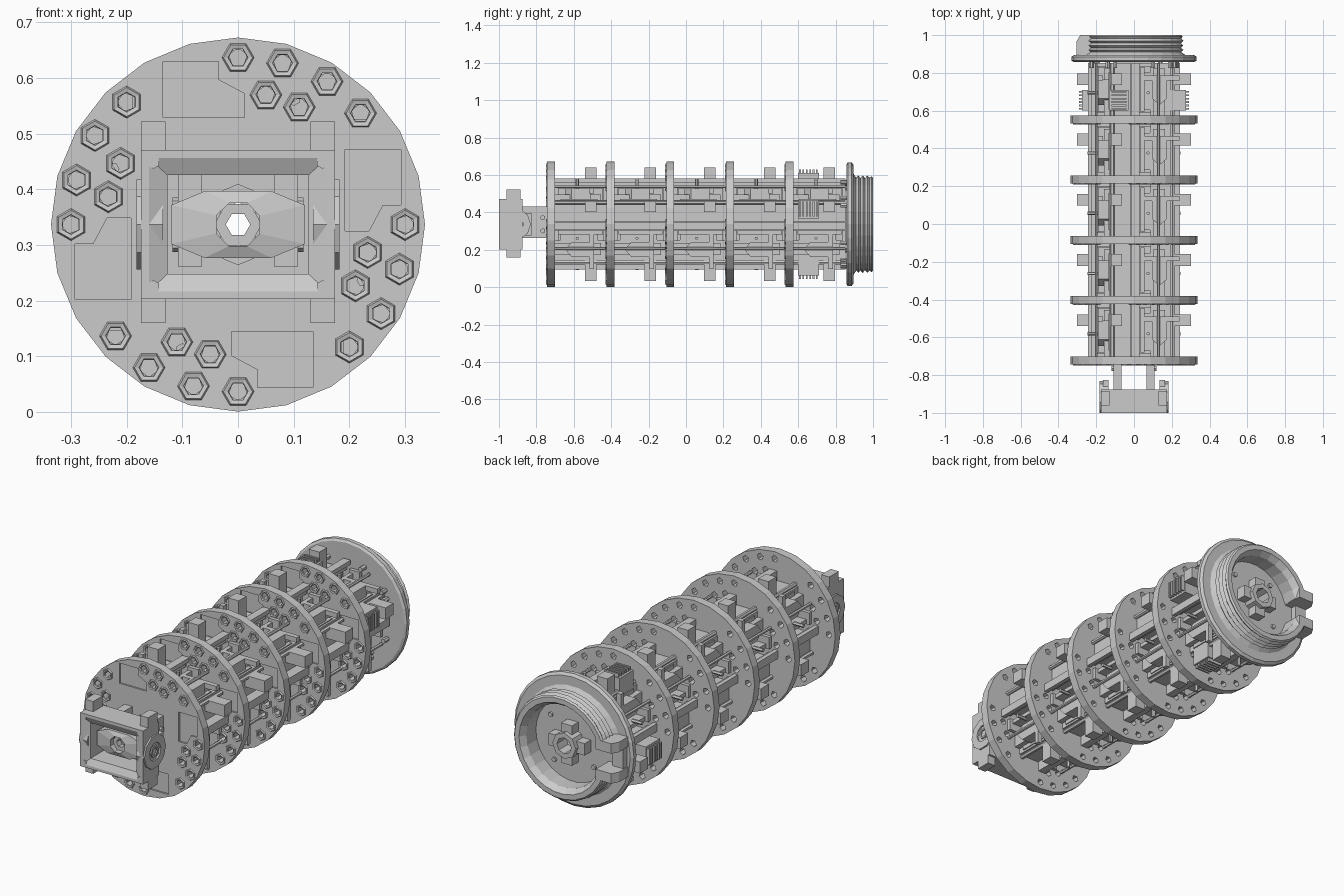
import bpy, bmesh
from math import pi, sin, cos, radians
from mathutils import Matrix, Vector

if "Cube" in bpy.data.objects:
    bpy.data.objects.remove(bpy.data.objects["Cube"])

CZ = 0.337                                   # height of the long axis
AXIS = Matrix.Translation((0, 0, CZ))
QUARTERS = [Matrix.Rotation(k * pi / 2, 4, 'Y') for k in range(4)]
DISCS = [-0.722 + 0.319 * i for i in range(5)]
HALF = 0.021                                 # half disc thickness


def finish(name, bm):
    bmesh.ops.recalc_face_normals(bm, faces=bm.faces)
    me = bpy.data.meshes.new(name)
    bm.to_mesh(me)
    bm.free()
    ob = bpy.data.objects.new(name, me)
    ob.matrix_world = AXIS
    bpy.context.collection.objects.link(ob)
    return ob


def box(bm, x0, x1, y0, y1, z0, z1, m=Matrix()):
    t = Matrix.Translation(((x0 + x1) / 2, (y0 + y1) / 2, (z0 + z1) / 2))
    s = Matrix.Diagonal((x1 - x0, y1 - y0, z1 - z0, 1))
    bmesh.ops.create_cube(bm, size=1, matrix=m @ t @ s)


def rod(bm, x, z, y0, y1, r, n=6, m=Matrix()):
    t = Matrix.Translation((x, (y0 + y1) / 2, z)) @ Matrix.Rotation(pi / 2, 4, 'X')
    bmesh.ops.create_cone(bm, cap_ends=True, segments=n, radius1=r,
                          radius2=r, depth=abs(y1 - y0), matrix=m @ t)


def skin(bm, rings, loop=True):
    """Join closed rings of points; loop joins last to first, otherwise ends are capped."""
    vs = [[bm.verts.new(p) for p in ring] for ring in rings]
    n = len(vs[0])
    pairs = list(zip(vs, vs[1:])) + ([(vs[-1], vs[0])] if loop else [])
    for a, b in pairs:
        for i in range(n):
            bm.faces.new((a[i], a[(i + 1) % n], b[(i + 1) % n], b[i]))
    if not loop:
        bm.faces.new(vs[0])
        bm.faces.new(vs[-1])


def lathe(bm, profile, n=24, a0=0.0, a1=360.0, x=0, z=0, m=Matrix()):
    full = a1 - a0 >= 360
    steps = n if full else n + 1
    rings = []
    for i in range(steps):
        a = radians(a0 + (a1 - a0) * i / n)
        rings.append([m @ Vector((x + r * cos(a), y, z + r * sin(a))) for r, y in profile])
    skin(bm, rings, full)


def tube(bm, r0, r1, y0, y1, n=24, **kw):
    lathe(bm, [(r0, y0), (r1, y0), (r1, y1), (r0, y1)], n, **kw)


# perforated discs: one quarter of the hole pattern, turned four times
HOLES = [(0, .30), (.08, .29), (.16, .257), (.22, .20), (.05, .233), (.11, .211)]
POCKET = [(-.135, .192), (.012, .192), (.012, .235), (-.035, .26), (-.035, .293), (-.135, .293)]
bm = bmesh.new()
rod(bm, 0, 0, -HALF, HALF, 0.336, 24)
disc = finish("disc_1", bm)
bm = bmesh.new()
rod(bm, 0, 0, -0.1, 0.1, 0.072, 8)
for q in QUARTERS:
    for x, z in HOLES:
        rod(bm, x, z, -0.1, 0.1, 0.017, 5, q)
    skin(bm, [[q @ Vector((x, y, z)) for x, z in POCKET] for y in (-.09, -HALF + .008)], False)
cutter = finish("cutter", bm)
cutter.hide_render = True
mod = disc.modifiers.new("holes", 'BOOLEAN')
mod.operation, mod.object, mod.solver, mod.use_self = 'DIFFERENCE', cutter, 'EXACT', True
bpy.context.view_layer.update()
dg = bpy.context.evaluated_depsgraph_get()
disc.data = bpy.data.meshes.new_from_object(disc.evaluated_get(dg))
disc.modifiers.clear()
bpy.data.objects.remove(cutter)

# raised hexagonal eyelets round every hole
bm = bmesh.new()
for q in QUARTERS:
    for x, z in HOLES:
        lathe(bm, [(.017, -HALF + .002), (.030, -HALF + .002), (.026, -HALF - .006),
                   (.018, -HALF - .004)], 6, x=x, z=z, m=q)
eyelets = finish("eyelets_1", bm)
for ob in (disc, eyelets):
    base = ob.name[:-2]
    for i, y in enumerate(DISCS):
        o = ob if i == 0 else ob.copy()
        if i:
            o.name = f"{base}_{i + 1}"
            bpy.context.collection.objects.link(o)
        o.matrix_world = Matrix.Translation((0, y, CZ))

# parts that repeat in every bay, on all four sides
parts = {n: bmesh.new() for n in ("servo_bodies", "plugs", "edge_rails", "motors",
                                  "cross_bars", "guide_rods", "pins", "brackets")}
for d in DISCS:
    s, e = d + HALF, d + 0.319 - HALF
    for q in QUARTERS:
        box(parts["servo_bodies"], -.13, -.015, s, e, .085, .195, q)
        box(parts["servo_bodies"], -.16, -.13, s, e - .03, .10, .165, q)
        box(parts["plugs"], -.122, -.064, s + .16, s + .222, .195, .303, q)
        box(parts["edge_rails"], -.012, .028, s, e, .222, .243, q)
        box(parts["edge_rails"], -.012, .006, s, e, .19, .225, q)
        box(parts["edge_rails"], .035, .055, s + .02, e - .02, .09, .19, q)
        # pointed motor housing
        outline = [(.095, .19), (.175, .19), (.175, .09), (.135, .055), (.095, .09)]
        skin(parts["motors"], [[q @ Vector((x, s + y, z)) for x, y in outline]
                               for z in (.10, .19)], False)
        box(parts["motors"], .055, .185, s + .03, e - .05, .08, .135, q)
        box(parts["cross_bars"], .035, .24, s + .185, s + .21, .165, .19, q)
        rod(parts["guide_rods"], .205, .115, s, e, .011, 6, q)
        rod(parts["guide_rods"], -.20, .13, s, e, .008, 6, q)
        pin = q @ Matrix.Translation((-.075, s + .12, 0)) @ Matrix.Rotation(pi / 2, 4, 'X')
        rod(parts["pins"], 0, 0, -.245, -.19, .009, 6, pin)
        for y in (s, e - .018):             # small end brackets on the disc faces
            box(parts["brackets"], .03, .09, y, y + .018, .12, .205, q)
for n, b in parts.items():
    finish(n, b)

# hollow square spine through the discs
bm = bmesh.new()
skin(bm, [[(h * a, y, h * b) for a, b in ((1, 1), (-1, 1), (-1, -1), (1, -1))]
          for h, y in ((.105, -.70), (.105, .86), (.075, .86), (.075, -.70))])
finish("spine", bm)

# ribbed connectors in the last bay
bm = bmesh.new()
for q in QUARTERS:
    box(bm, -.13, -.03, .60, .71, .195, .275, q)
    for i in range(6):
        y = .605 + .018 * i
        box(bm, -.12, -.04, y, y + .009, .27, .292, q)
finish("ribbed_connectors", bm)

# rear flange with bolts on its inner face
bm = bmesh.new()
lathe(bm, [(.05, .862), (.32, .858), (.331, .865), (.331, .885), (.318, .895), (.05, .895)], 28)
finish("rear_flange", bm)
bm = bmesh.new()
for q in QUARTERS:
    for x, z in ((-.10, .225), (-.14, .215), (.19, .14), (.10, .225)):
        rod(bm, x, z, .825, .86, .012, 6, q)
finish("flange_bolts", bm)

# threaded collar, open at the left where the latch sits
prof = [(.205, .893), (.275, .893), (.250, .91), (.262, .922), (.248, .932), (.262, .945),
        (.248, .957), (.262, .97), (.250, .982), (.258, .992), (.25, 1.0), (.225, 1.0), (.205, .97)]
bm = bmesh.new()
lathe(bm, prof, 24, -165, 165)
finish("threaded_collar", bm)
bm = bmesh.new()
for sgn in (-1, 1):                          # two latch jaws beside the gap
    plan = [(-.20, .893), (-.305, .893), (-.305, .965), (-.285, 1.0), (-.20, 1.0)]
    skin(bm, [[(x, y, z * sgn) for x, y in plan] for z in (.05, .10)], False)
box(bm, -.30, -.24, .893, .925, -.05, .05)
finish("latch", bm)

# socket hub inside the collar
bm = bmesh.new()
tube(bm, .04, .065, .89, .965, 8)
for q in QUARTERS:
    box(bm, -.03, .03, .89, .945, .055, .10, q)
    rod(bm, .12, .10, .89, .905, .012, 6, q)
finish("socket_hub", bm)

# front head: bevelled rectangular frame
bm = bmesh.new()
skin(bm, [[(hx * a, y, hz * b) for a, b in ((1, 1), (-1, 1), (-1, -1), (1, -1))]
          for hx, hz, y in ((.174, .134, -.875), (.174, .134, -1.0), (.160, .120, -1.0),
                            (.127, .089, -.985), (.127, .089, -.875))])
for sx in (-1, 1):
    for sz in (-1, 1):
        rod(bm, .152 * sx, .112 * sz, -1.0, -.97, .012, 6)
finish("head_frame", bm)

# side cheeks: upright lug, pivot ring and ears
bm = bmesh.new()
for sx in (-1, 1):
    a, b = sorted((.13 * sx, .174 * sx))
    box(bm, a, b, -.96, -.885, -.177, .185)
    side = Matrix.Translation((0, -.915, 0)) @ Matrix.Rotation(-sx * pi / 2, 4, 'Z')
    tube(bm, .045, .085, .135, .182, 10, m=side)
    tube(bm, .02, .03, .135, .18, 6, m=side)
    a, b = sorted((.135 * sx, .165 * sx))
    box(bm, a, b, -.89, -.825, -.06, .06)
finish("head_cheeks", bm)

# pivot barrel with a bore along the axis
bm = bmesh.new()
outline = [(-.12, .035), (-.06, .06), (.06, .06), (.12, .035),
           (.12, -.035), (.06, -.06), (-.06, -.06), (-.12, -.035)]
inner = [(.042 * cos(a), .042 * sin(a)) for a in (radians(157 - 45 * i) for i in range(8))]
skin(bm, [[(x, y, z) for x, z in pts] for pts, y in
          ((outline, -.945), (outline, -.885), (inner, -.885), (inner, -.955))])
tube(bm, .022, .043, -.93, -.90, 6)
finish("pivot_barrel", bm)

# neck arms joining the head to the first disc
bm = bmesh.new()
for sx in (-1, 1):
    a, b = sorted((.065 * sx, .108 * sx))
    box(bm, a, b, -.89, -.735, -.075, .095)
    arm = Matrix.Translation((0, -.765, 0)) @ Matrix.Rotation(-sx * pi / 2, 4, 'Z')
    for z in (-.035, .035):
        rod(bm, 0, z, .10, .118, .014, 6, arm)
finish("neck_arms", bm)
